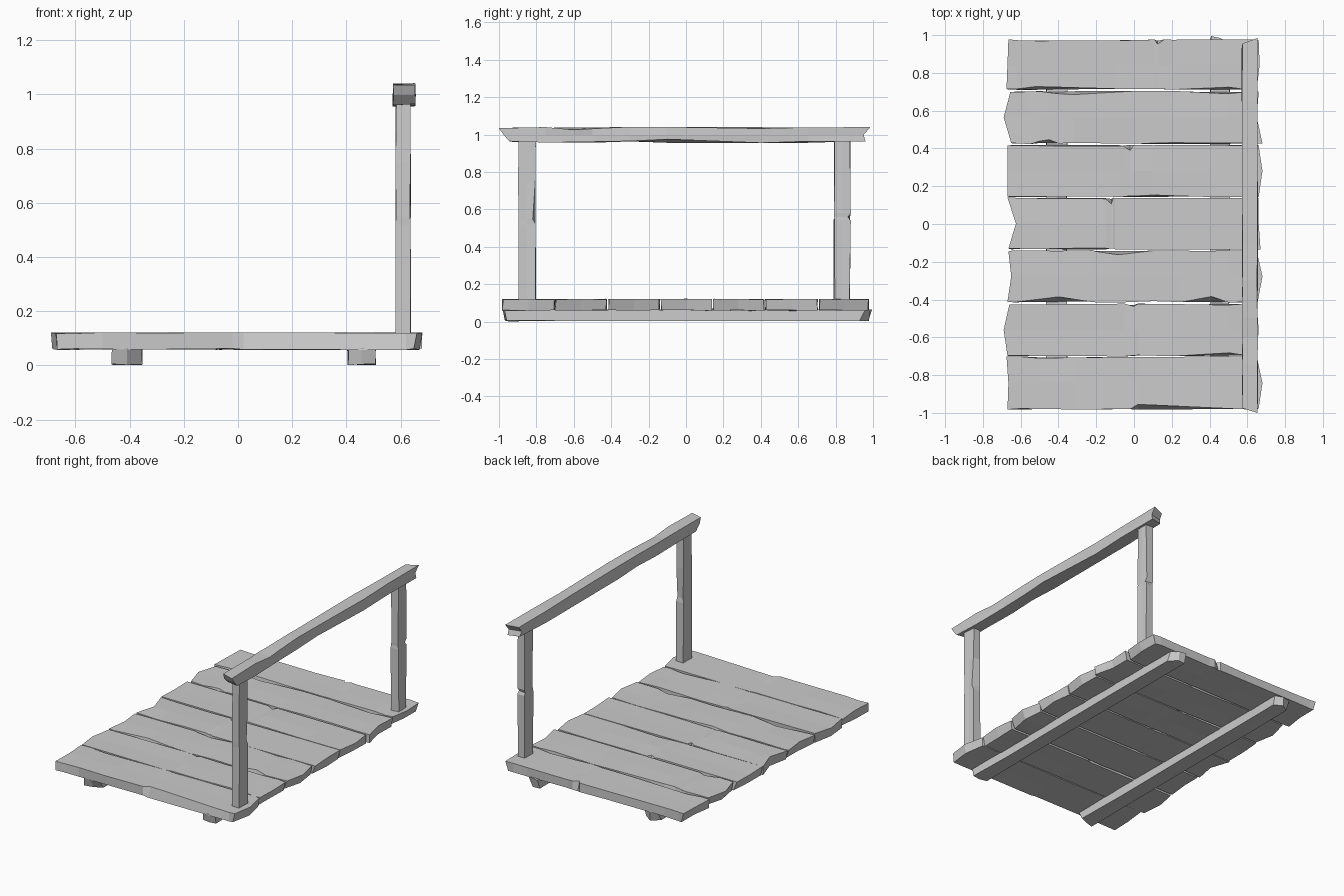
import bpy, bmesh, random

random.seed(4)


def board(name, axes, v, w, start, end, chips=(), extra=(), jit=0.004, slant=0.015):
    """Worn board lofted along u. axes gives the world axes of (u, v, w).
    start/end: u of the low, middle and high rows; chips: (side, u0, peak, u1, depth)."""
    order = ["xyz".index(a) for a in axes]
    rnd = lambda s: random.uniform(-s, s)
    inner = sorted({u for c in chips for u in c[1:4]} | set(extra))
    stations = [start] + [(u,) * 3 for u in inner] + [end]
    bm = bmesh.new()
    rings = []
    for i, row in enumerate(stations):
        inset = {0: 0.0, 1: 0.0}
        for side, a, p, b, d in chips:
            u = row[1]
            if a < u < b:
                t = (u - a) / (p - a) if u <= p else (b - u) / (b - p)
                inset[side] = max(inset[side], d * t)
        mid = (v[0] + v[1]) / 2
        tip = i in (0, len(stations) - 1)
        pull = (1 if i == 0 else -1) * slant if tip else 0
        ring = []
        for k, (r, top) in enumerate(((0, 0), (1, 0), (2, 0), (2, 1), (1, 1), (0, 1))):
            vv = (v[0], mid, v[1])[r] + (0 if r == 1 else rnd(jit))
            if top and r != 1:
                vv += inset[0] if r == 0 else -inset[1]
            uu = row[r] + (0 if top else pull * random.random())
            ww = w[top] + rnd(jit * 0.6)
            co = [0, 0, 0]
            for axis, val in zip(order, (uu, vv, ww)):
                co[axis] = val
            ring.append(bm.verts.new(co))
        rings.append(ring)
    for a, b in zip(rings, rings[1:]):
        for k in range(6):
            n = (k + 1) % 6
            bm.faces.new((a[k], a[n], b[n], b[k]))
    for r in (rings[0], rings[-1]):
        bm.faces.new((r[0], r[1], r[4], r[5]))
        bm.faces.new((r[1], r[2], r[3], r[4]))
    bmesh.ops.recalc_face_normals(bm, faces=bm.faces[:])
    mesh = bpy.data.meshes.new(name)
    bm.to_mesh(mesh)
    bm.free()
    ob = bpy.data.objects.new(name, mesh)
    bpy.context.collection.objects.link(ob)
    return ob


# Deck planks: y range, left end, right end, edge chips
F, B = 0, 1
planks = [
    ((-0.98, -0.703), (-0.67, -0.665, -0.675), (0.66, 0.68, 0.65),
     [(F, -0.02, 0.02, 0.62, 0.022), (B, -0.6, -0.5, -0.3, 0.008)]),
    ((-0.697, -0.425), (-0.67, -0.69, -0.66), (0.65, 0.66, 0.65),
     [(F, 0.2, 0.5, 0.6, 0.012), (B, -0.05, 0.0, 0.02, 0.015)]),
    ((-0.412, -0.142), (-0.67, -0.65, -0.665), (0.655, 0.68, 0.65),
     [(F, -0.64, -0.4, -0.22, 0.03), (F, 0.25, 0.41, 0.5, 0.028), (B, -0.2, -0.08, 0.1, 0.022)]),
    ((-0.132, 0.136), (-0.665, -0.625, -0.67), (0.67, 0.66, 0.66),
     [(F, -0.5, -0.3, -0.1, 0.008), (B, -0.15, -0.12, -0.11, 0.028)]),
    ((0.146, 0.416), (-0.67, -0.67, -0.67), (0.66, 0.68, 0.66),
     [(F, -0.08, 0.1, 0.4, 0.01), (B, -0.06, -0.02, 0.0, 0.026)]),
    ((0.427, 0.702), (-0.65, -0.69, -0.655), (0.68, 0.65, 0.66),
     [(F, -0.55, -0.45, -0.4, 0.022), (B, -0.5, -0.32, 0.0, 0.02), (B, 0.2, 0.5, 0.6, 0.012)]),
    ((0.712, 0.974), (-0.675, -0.67, -0.665), (0.65, 0.665, 0.66),
     [(F, -0.62, -0.52, -0.1, 0.018), (F, 0.2, 0.5, 0.6, 0.014), (B, 0.11, 0.125, 0.16, 0.022)]),
]
for i, (y, left, right, chips) in enumerate(planks):
    board(f"deck_plank_{i + 1}", "xyz", y, (0.06, 0.12), left, right, chips, slant=0.03)

# Bearers under the deck
board("left_bearer", "yxz", (-0.465, -0.355), (0.004, 0.064), (-0.97, -0.98, -0.96),
      (0.96, 0.97, 0.95), extra=(-0.55, 0.1, 0.6), slant=0.04)
board("right_bearer", "yxz", (0.405, 0.505), (0.004, 0.064), (-0.96, -0.98, -0.97),
      (0.995, 0.985, 0.96), extra=(-0.6, 0.0, 0.5), slant=0.04)

# Handrail posts
board("front_post", "zyx", (-0.895, -0.805), (0.583, 0.636), (0.11,) * 3, (0.97,) * 3,
      [(B, 0.52, 0.55, 0.75, 0.012)], slant=0)
board("back_post", "zyx", (0.792, 0.878), (0.583, 0.636), (0.11,) * 3, (0.97,) * 3,
      [(B, 0.54, 0.56, 0.58, 0.012)], slant=0)

# Handrail with broken ends
board("handrail", "yzx", (0.96, 1.037), (0.573, 0.653), (-0.945, -0.975, -1.0),
      (0.96, 0.95, 0.985), [(F, -0.5, -0.1, 0.4, 0.012), (B, -0.75, -0.6, -0.3, 0.01)],
      extra=(0.65,), jit=0.005, slant=0.03)
